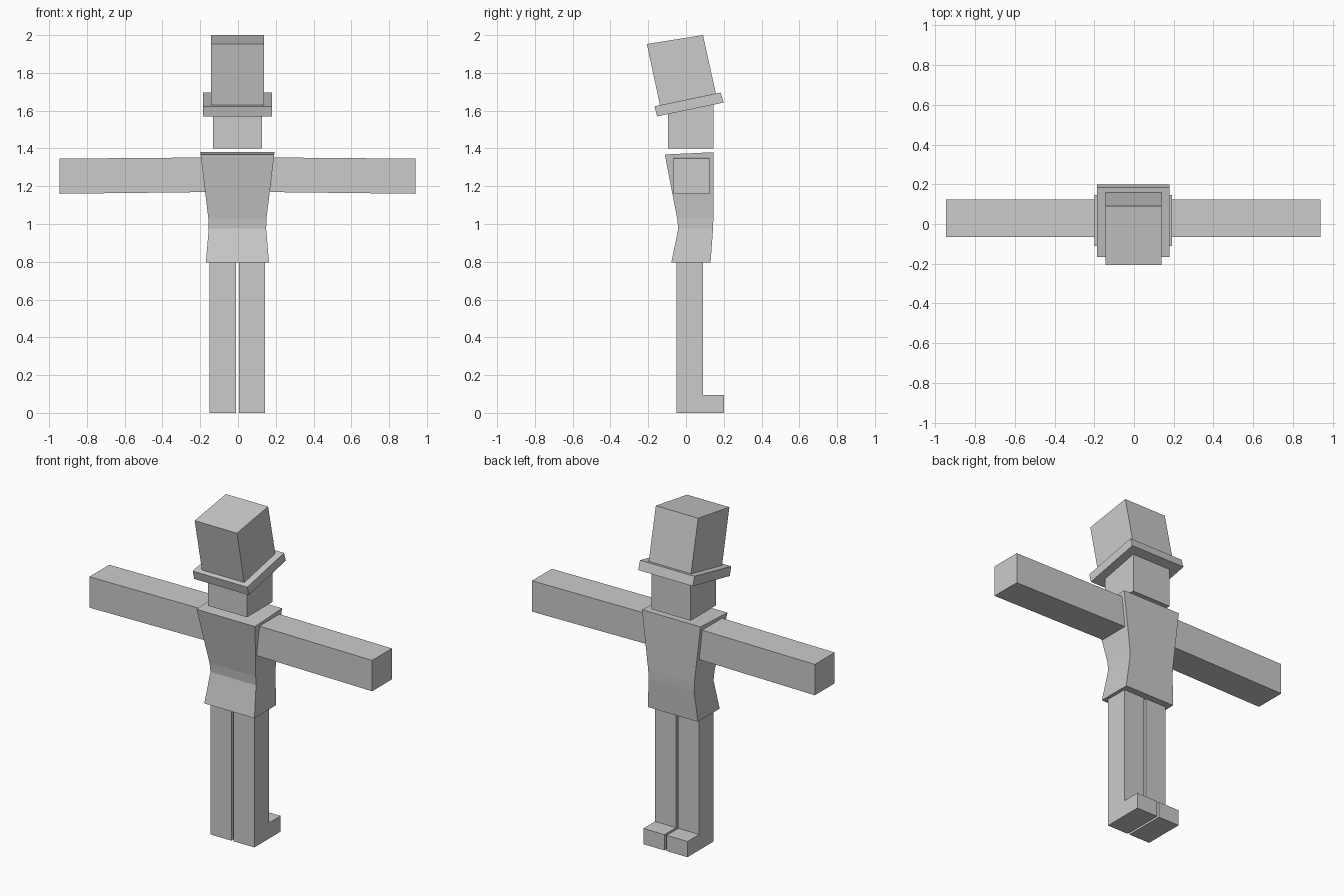
import bpy
import bmesh

if "Cube" in bpy.data.objects:
    bpy.data.objects.remove(bpy.data.objects["Cube"])

CX = -0.003  # shared symmetry line of the figure

grey = bpy.data.materials.new("plain_grey")
grey.diffuse_color = (0.6, 0.6, 0.6, 1)
grey.use_nodes = True
grey.node_tree.nodes["Principled BSDF"].inputs["Base Color"].default_value = grey.diffuse_color


def finish(name, bm):
    bmesh.ops.recalc_face_normals(bm, faces=bm.faces)
    mesh = bpy.data.meshes.new(name)
    bm.to_mesh(mesh)
    bm.free()
    mesh.materials.append(grey)
    obj = bpy.data.objects.new(name, mesh)
    bpy.context.collection.objects.link(obj)
    return obj


def loft(name, rings):
    """Join closed rings of points and cap both ends."""
    bm = bmesh.new()
    loops = [[bm.verts.new(p) for p in ring] for ring in rings]
    n = len(loops[0])
    for a, b in zip(loops, loops[1:]):
        for i in range(n):
            j = (i + 1) % n
            bm.faces.new((a[i], a[j], b[j], b[i]))
    bm.faces.new(loops[0])
    bm.faces.new(loops[-1])
    return finish(name, bm)


def side_profile(name, x0, x1, yz):
    """Extrude a side outline across the width."""
    return loft(name, [[(CX + x, y, z) for y, z in yz] for x in (x0, x1)])


# torso: half width, front y, back y, front z, back z
levels = [
    (0.167, -0.078, 0.130, 0.795, 0.795),
    (0.152, -0.041, 0.143, 0.975, 0.975),
    (0.154, -0.047, 0.145, 1.030, 1.030),
    (0.195, -0.112, 0.145, 1.368, 1.380),
]
loft("torso", [[(CX - w, f, zf), (CX + w, f, zf), (CX + w, b, zb), (CX - w, b, zb)]
               for w, f, b, zf, zb in levels])

# head, with the top hidden in the tilted hat
side_profile("head", -0.13, 0.13,
             [(-0.095, 1.40), (0.145, 1.40), (0.145, 1.66), (-0.095, 1.61)])

# hat
side_profile("hat_brim", -0.182, 0.182,
             [(-0.153, 1.57), (0.2, 1.643), (0.183, 1.696), (-0.167, 1.623)])
side_profile("hat_crown", -0.141, 0.141,
             [(-0.138, 1.629), (0.158, 1.691), (0.09, 2.0), (-0.207, 1.953)])

# legs with feet, and arms set against the slanted torso sides
leg = [(-0.05, 0), (0.2, 0), (0.2, 0.095), (0.09, 0.095), (0.09, 0.797), (-0.05, 0.797)]
for side, s in (("left", -1), ("right", 1)):
    side_profile(side + "_leg", s * 0.007, s * 0.147, leg)
    arm = []
    for xb, xt, zb, zt in ((0.172, 0.192, 1.169, 1.352), (0.943, 0.943, 1.16, 1.346)):
        arm.append([(CX + s * xb, -0.065, zb), (CX + s * xb, 0.124, zb),
                    (CX + s * xt, 0.124, zt), (CX + s * xt, -0.065, zt)])
    loft(side + "_arm", arm)
